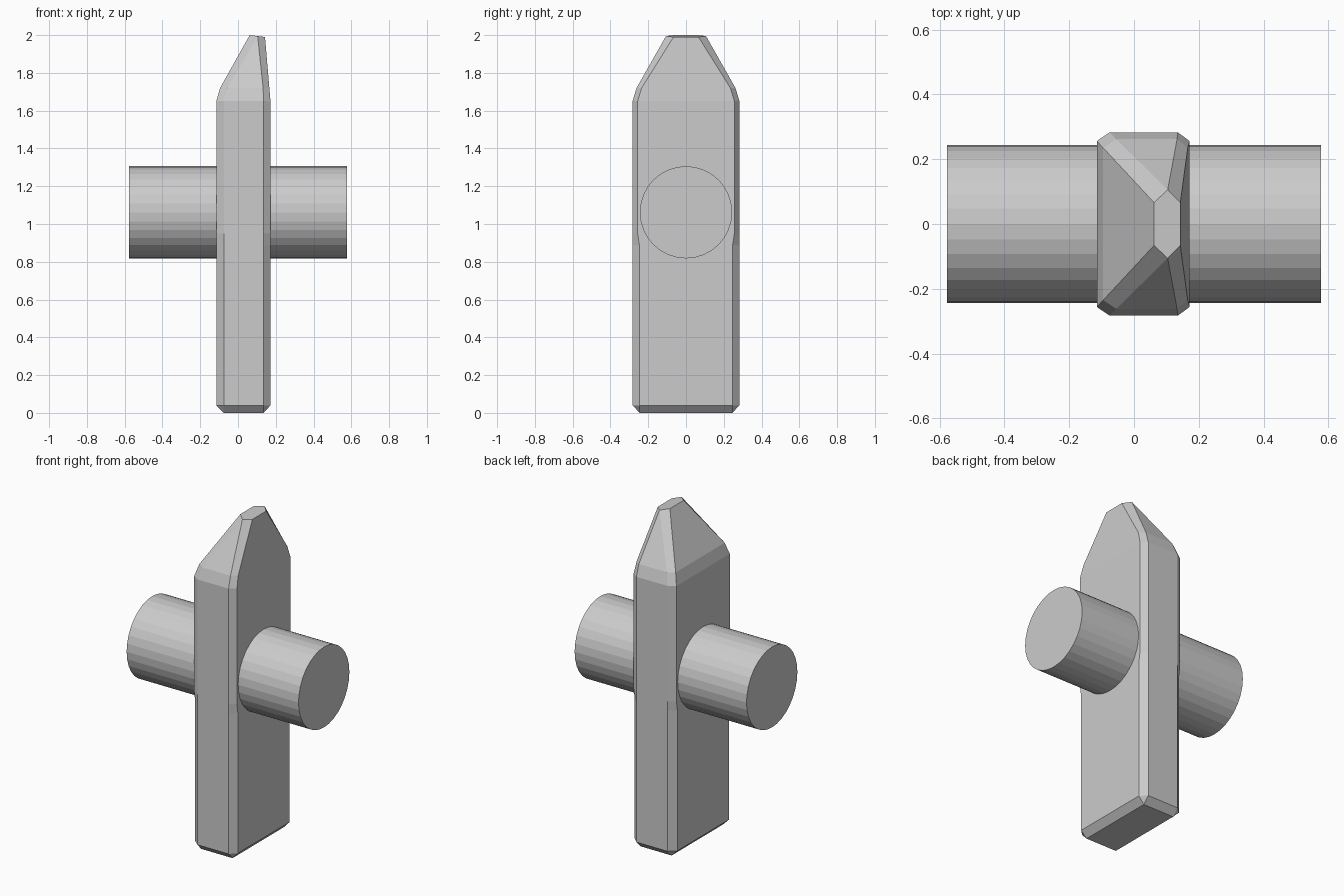
import bpy, bmesh, math
from mathutils import Matrix

if "Cube" in bpy.data.objects:
    bpy.data.objects.remove(bpy.data.objects["Cube"])


def finish(bm, name):
    bmesh.ops.remove_doubles(bm, verts=bm.verts, dist=0.0005)
    bmesh.ops.recalc_face_normals(bm, faces=bm.faces)
    me = bpy.data.meshes.new(name)
    bm.to_mesh(me)
    bm.free()
    ob = bpy.data.objects.new(name, me)
    bpy.context.collection.objects.link(ob)
    return ob


# Post: chamfered octagonal sections, each (xl, xa, xb, xr, y_in, y_out, zl, zr)
# The corners collapse to a rectangle at the foot and a hexagon at the tip.
sections = [
    (-0.075, -0.075, 0.135, 0.135, 0.245, 0.245, 0.0, 0.0),
    (-0.115, -0.075, 0.135, 0.172, 0.247, 0.283, 0.04, 0.04),
    (-0.115, -0.075, 0.135, 0.172, 0.247, 0.283, 0.89, 0.89),
    (-0.115, -0.075, 0.135, 0.172, 0.256, 0.283, 0.95, 0.95),
    (-0.115, -0.075, 0.135, 0.172, 0.256, 0.283, 1.65, 1.65),
    (-0.095, -0.055, 0.133, 0.166, 0.235, 0.262, 1.72, 1.72),
    (0.062, 0.104, 0.104, 0.143, 0.066, 0.106, 2.0, 1.99),
]
bm = bmesh.new()
rings = []
for xl, xa, xb, xr, yi, yo, zl, zr in sections:
    zm = (zl + zr) / 2
    half = [(xl, yi, zl), (xa, yo, zm), (xb, yo, zm), (xr, yi, zr)]
    loop = half + [(x, -y, z) for x, y, z in reversed(half)]
    rings.append([bm.verts.new(p) for p in loop])
for a, b in zip(rings, rings[1:]):
    for i in range(8):
        j = (i + 1) % 8
        bm.faces.new((a[i], a[j], b[j], b[i]))
bm.faces.new(rings[0])
bm.faces.new(rings[-1])
finish(bm, "post")

# Round crossbar passing through the post
bm = bmesh.new()
bmesh.ops.create_cone(
    bm, cap_ends=True, segments=32, radius1=0.244, radius2=0.244, depth=1.154,
    matrix=Matrix.Translation((0, 0, 1.062)) @ Matrix.Rotation(math.pi / 2, 4, 'Y'))
finish(bm, "crossbar")
